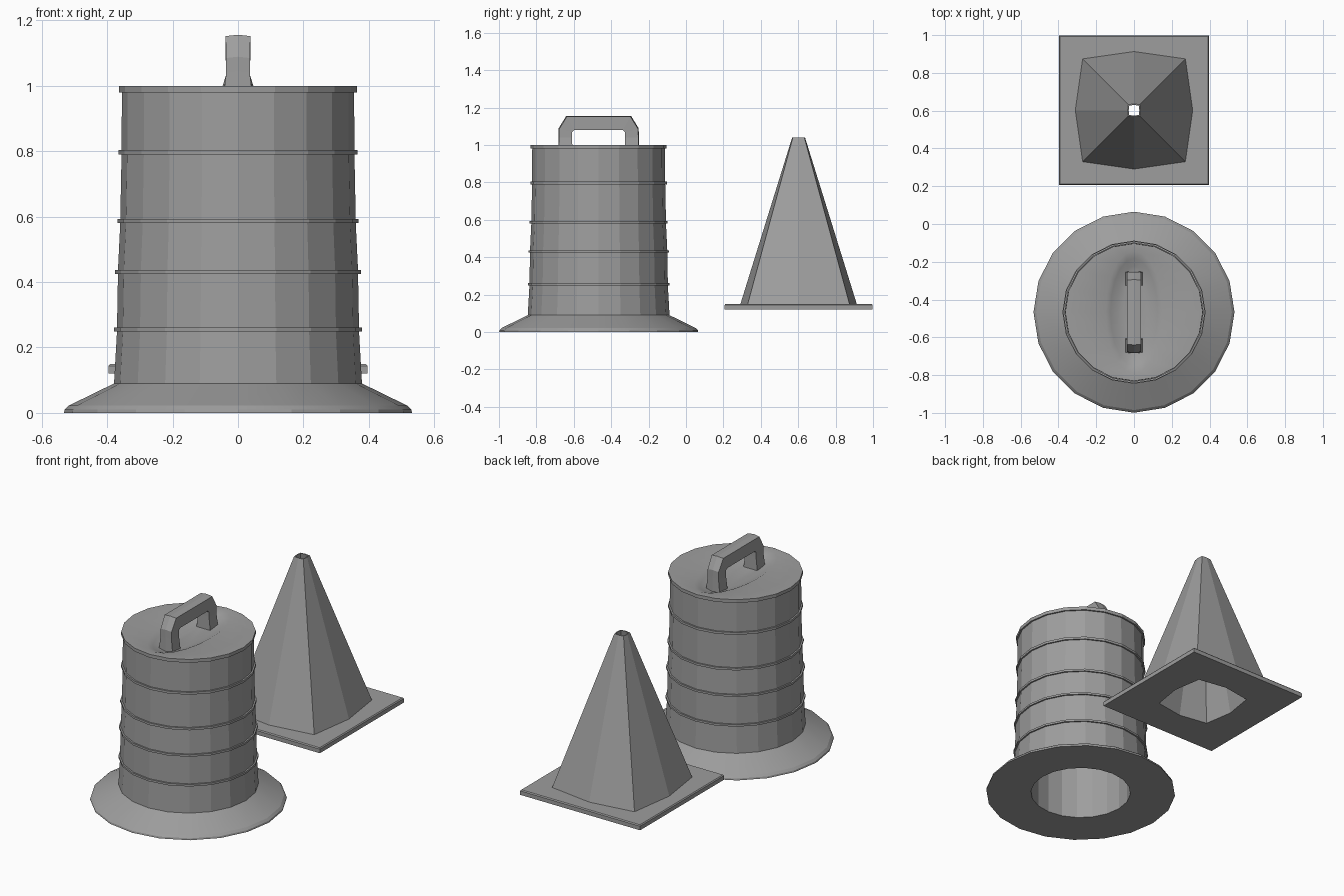
import bpy, bmesh, math

if "Cube" in bpy.data.objects:
    bpy.data.objects.remove(bpy.data.objects["Cube"])

SIDES = 20
BARREL_Y = -0.467
CONE_Y = 0.602

grey = bpy.data.materials.new("dark_grey")
grey.diffuse_color = (0.34, 0.34, 0.34, 1)
grey.use_nodes = True
grey.node_tree.nodes["Principled BSDF"].inputs["Base Color"].default_value = grey.diffuse_color


def make_object(name, bm, y, smooth=None):
    bmesh.ops.recalc_face_normals(bm, faces=bm.faces)
    mesh = bpy.data.meshes.new(name)
    bm.to_mesh(mesh)
    bm.free()
    mesh.materials.append(grey)
    ob = bpy.data.objects.new(name, mesh)
    ob.location = (0, y, 0)
    bpy.context.collection.objects.link(ob)
    if smooth:
        bpy.ops.object.select_all(action='DESELECT')
        bpy.context.view_layer.objects.active = ob
        ob.select_set(True)
        bpy.ops.object.shade_smooth_by_angle(angle=math.radians(smooth))
    return ob


def loft(name, rings, y, smooth=None, caps=(False, False)):
    """Skin a list of equal-length point rings."""
    bm = bmesh.new()
    loops = [[bm.verts.new(p) for p in ring] for ring in rings]
    for a, b in zip(loops, loops[1:]):
        n = len(a)
        for i in range(n):
            j = (i + 1) % n
            bm.faces.new((a[i], a[j], b[j], b[i]))
    for flag, loop in zip(caps, (loops[0], loops[-1])):
        if flag:
            bm.faces.new(loop)
    return make_object(name, bm, y, smooth)


def ellipse(rx, ry, z):
    return [(rx * math.cos(2 * math.pi * i / SIDES),
             ry * math.sin(2 * math.pi * i / SIDES), z) for i in range(SIDES)]


def circle(r, z):
    return ellipse(r, r, z)


def soft_square(mid, corner, z):
    """Eight-point square with slightly bulging sides."""
    return [(mid, 0, z), (corner, corner, z), (0, mid, z), (-corner, corner, z),
            (-mid, 0, z), (-corner, -corner, z), (0, -mid, z), (corner, -corner, z)]


# barrel: hollow core, flared foot, tapered wall with raised ribs
profile = [(0.28, 0.93), (0.28, 0), (0.532, 0), (0.53, 0.01), (0.518, 0.022),
           (0.379, 0.09)]
ribs = [(0.249, 0.261, 0.379), (0.425, 0.437, 0.376),
        (0.58, 0.593, 0.369), (0.79, 0.804, 0.365)]
for lo, hi, r in ribs:
    profile += [(r - 0.009, lo), (r, lo), (r, hi), (r - 0.009, hi)]
profile += [(0.355, 0.98), (0.364, 0.98), (0.364, 1.0)]
loft("barrel_body", [circle(r, z) for r, z in profile], BARREL_Y, 15,
     caps=(True, False))

# lid with an oval dished recess under the handle
loft("barrel_lid", [circle(0.364, 1.0), ellipse(0.15, 0.325, 1.0),
                    ellipse(0.125, 0.285, 0.986), ellipse(0.09, 0.245, 0.97),
                    ellipse(0.055, 0.215, 0.962)],
     BARREL_Y, 40, caps=(False, True))

# carry handle: cross-sections of one leg, mirrored to the other
# (outer y, outer z, inner y, inner z, half width)
half = [(0.214, 0.955, 0.14, 0.955, 0.046), (0.212, 1.04, 0.142, 1.04, 0.036),
        (0.211, 1.085, 0.142, 1.068, 0.036), (0.17, 1.152, 0.13, 1.08, 0.038)]
sections = []
for side, rows in ((1, half), (-1, half[::-1])):
    for oy, oz, iy, iz, w in rows:
        sections.append([(-w, side * oy, oz), (0, side * (oy + 0.003), oz + 0.004),
                         (w, side * oy, oz), (w, side * iy, iz), (-w, side * iy, iz)])
loft("barrel_handle", sections, BARREL_Y, caps=(True, True))

# cone: outer skin, open tip and inner skin
loft("cone_body", [soft_square(0.311, 0.272, 0.15), soft_square(0.036, 0.032, 1.035),
                   soft_square(0.034, 0.030, 1.04), soft_square(0.028, 0.025, 1.04),
                   soft_square(0.202, 0.174, 0.12)], CONE_Y)

# cone base plate with matching opening
B = 0.396
loft("cone_base", [soft_square(0.202, 0.174, 0.12), soft_square(B, B, 0.12),
                   soft_square(B, B, 0.144), soft_square(B - 0.005, B - 0.005, 0.15),
                   soft_square(0.311, 0.272, 0.15)], CONE_Y)
